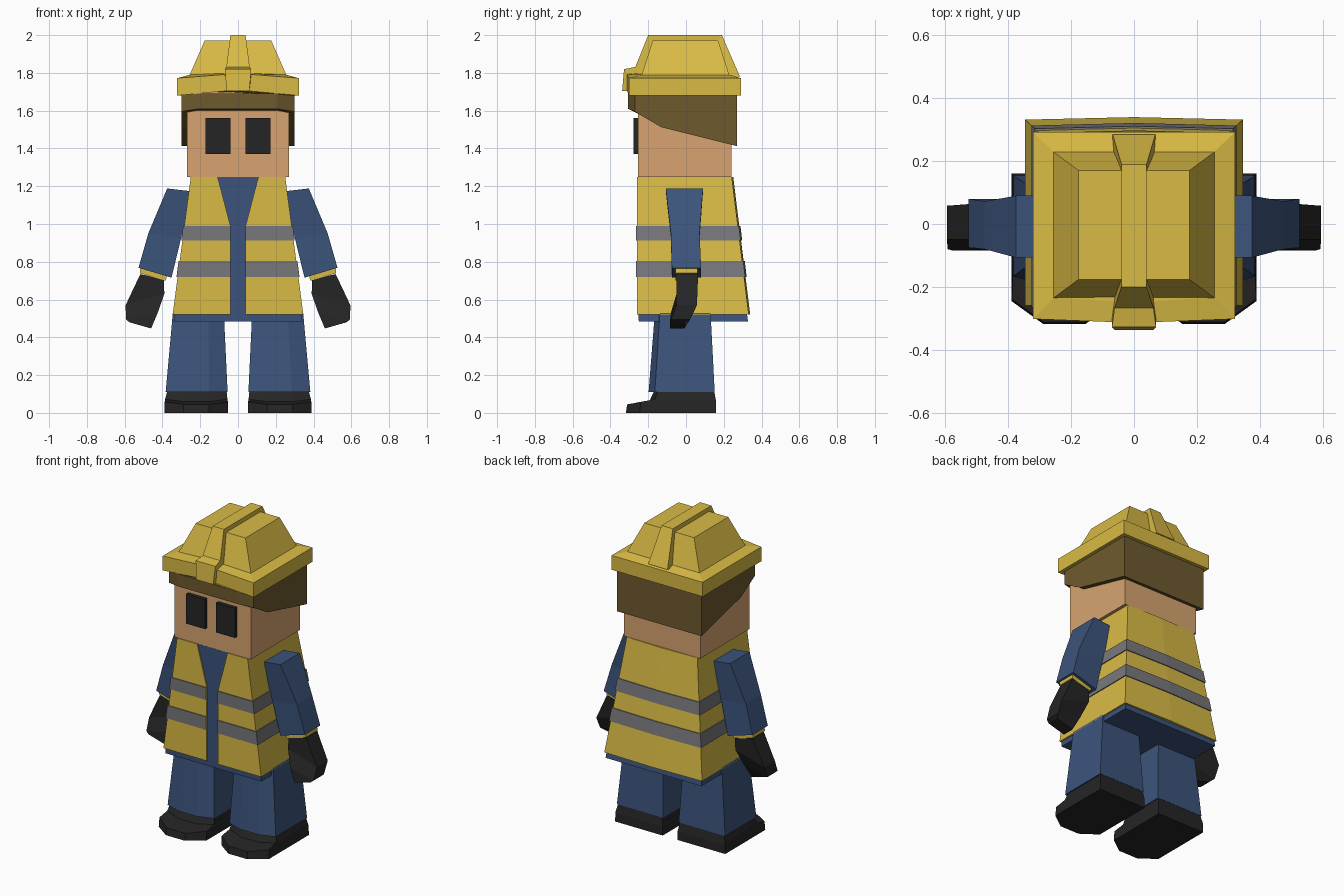
import bpy, bmesh

cube = bpy.data.objects.get("Cube")
if cube:
    bpy.data.objects.remove(cube, do_unlink=True)


def material(name, rgb):
    lin = [(c / 255 / 12.92) if c < 11 else ((c / 255 + 0.055) / 1.055) ** 2.4 for c in rgb]
    m = bpy.data.materials.new(name)
    m.use_nodes = True
    m.diffuse_color = (*lin, 1)
    m.node_tree.nodes["Principled BSDF"].inputs["Base Color"].default_value = (*lin, 1)
    return m


yellow = material("safety_yellow", (217, 187, 69))
navy = material("navy_cloth", (60, 84, 124))
grey = material("reflective_grey", (120, 120, 124))
skin = material("skin", (216, 164, 112))
brown = material("hair_brown", (110, 90, 45))
black = material("black", (37, 37, 37))


def loft(name, rings, mat):
    """Closed solid through rings that have equal point counts."""
    bm = bmesh.new()
    vs = [[bm.verts.new(p) for p in r] for r in rings]
    n = len(vs[0])
    for a, b in zip(vs, vs[1:]):
        for i in range(n):
            j = (i + 1) % n
            bm.faces.new((a[i], a[j], b[j], b[i]))
    bm.faces.new(vs[0])
    bm.faces.new(vs[-1])
    bmesh.ops.recalc_face_normals(bm, faces=bm.faces)
    me = bpy.data.meshes.new(name)
    bm.to_mesh(me)
    bm.free()
    me.materials.append(mat)
    ob = bpy.data.objects.new(name, me)
    bpy.context.collection.objects.link(ob)
    return ob


def pair(name, rings, mat):
    """Left part plus its mirror image on the right."""
    for side, s in (("left", 1), ("right", -1)):
        loft(f"{side}_{name}", [[(s * x, y, z) for x, y, z in r] for r in rings], mat)


def rect(x0, x1, y0, y1, z):
    return [(x0, y0, z), (x1, y0, z), (x1, y1, z), (x0, y1, z)]


def limb_ring(xi, zi, xo, zo, y0, y1):
    """Section of a limb, tilted from its inner to its outer edge."""
    return [(xi, y0, zi), (xo, y0, zo), (xo, y1, zo), (xi, y1, zi)]


def blunt(x0, x1, corner, front, back, z, zf=None):
    """Section with a chamfered front edge."""
    zf = z if zf is None else zf
    w = (x1 - x0) * 0.3
    return [(x0, corner, z), (x0 + w, front, zf), (x1 - w, front, zf),
            (x1, corner, z), (x1, back, z), (x0, back, z)]


# Torso under the vest
loft("jacket", [rect(-0.34, 0.34, -0.25, 0.328, 0.485),
                rect(-0.335, 0.335, -0.252, 0.322, 0.53),
                rect(-0.243, 0.243, -0.252, 0.232, 1.248)], navy)


# Vest halves, tapered upwards with a V opening
def vest_ring(z, grow=0.0):
    t = (1.25 - z) / 0.73
    side, back, front = 0.25 + 0.096 * t + grow, 0.242 + 0.09 * t + grow, -0.26 - grow
    edge = 0.04 + 0.068 * max(0, (z - 0.99) / 0.26)
    return [(edge, front, z), (side, front, z), (side, back, z),
            (0, back + 0.008, z), (0, -0.235, z), (edge, -0.235, z)]


pair("vest", [vest_ring(z) for z in (0.52, 0.99, 1.25)], yellow)
for label, lo, hi in (("lower", 0.72, 0.803), ("upper", 0.912, 0.99)):
    pair(f"{label}_stripe", [vest_ring(lo, 0.006), vest_ring(hi, 0.006)], grey)

# Arms, cuffs and gloves
pair("arm", [limb_ring(0.235, 1.172, 0.375, 1.188, -0.107, 0.09),
             limb_ring(0.30, 0.93, 0.475, 0.95, -0.08, 0.072),
             limb_ring(0.352, 0.716, 0.527, 0.768, -0.075, 0.08)], navy)
pair("cuff", [limb_ring(0.37, 0.735, 0.515, 0.78, -0.056, 0.062),
              limb_ring(0.385, 0.70, 0.52, 0.74, -0.056, 0.062)], yellow)
pair("glove", [limb_ring(0.392, 0.705, 0.517, 0.735, -0.05, 0.064),
               limb_ring(0.39, 0.63, 0.595, 0.57, -0.05, 0.058),
               limb_ring(0.425, 0.53, 0.593, 0.495, -0.08, 0.022),
               limb_ring(0.46, 0.447, 0.575, 0.48, -0.085, -0.008)], black)

# Legs and boots
pair("leg", [blunt(0.055, 0.383, -0.165, -0.198, 0.152, 0.11),
             blunt(0.075, 0.345, -0.138, -0.165, 0.13, 0.53)], navy)
pair("boot", [blunt(0.053, 0.39, -0.245, -0.318, 0.16, 0.0),
              blunt(0.053, 0.388, -0.24, -0.312, 0.16, 0.058, 0.045),
              blunt(0.056, 0.386, -0.165, -0.195, 0.157, 0.072, 0.06),
              blunt(0.06, 0.375, -0.15, -0.17, 0.15, 0.113)], black)

# Head and eyes
loft("head", [rect(-0.27, 0.27, -0.255, 0.24, 1.25),
              rect(-0.27, 0.27, -0.255, 0.24, 1.70)], skin)
pair("eye", [rect(0.04, 0.172, -0.278, -0.25, 1.37),
             rect(0.04, 0.172, -0.278, -0.25, 1.56)], black)

# Hair: side profile swept across the head
hair_profile = [(-0.27, 1.69), (-0.27, 1.595), (-0.25, 1.582), (-0.13, 1.512),
                (0.27, 1.412), (0.27, 1.69)]
fringe_profile = [(-0.308, 1.69), (-0.308, 1.61), (-0.25, 1.60), (-0.13, 1.512),
                  (0.27, 1.412), (0.27, 1.69)]
loft("hair", [[(x, y, z) for y, z in p] for x, p in (
    (-0.30, hair_profile), (-0.21, fringe_profile),
    (0.21, fringe_profile), (0.30, hair_profile))], brown)


# Hard hat: arched brim, tapered crown and raised ridge
def brim_ring(x, y0, y1, z, rise):
    return [(-x, y0, z), (-0.065, y0 - 0.01, z + rise), (0.065, y0 - 0.01, z + rise),
            (x, y0, z), (x, y1, z), (-x, y1, z)]


loft("hat_brim", [brim_ring(0.322, -0.302, 0.292, 1.68, 0.024),
                  brim_ring(0.322, -0.302, 0.292, 1.772, 0.02),
                  brim_ring(0.255, -0.235, 0.23, 1.79, 0.008)], yellow)
loft("hat_crown", [rect(-0.26, 0.26, -0.238, 0.232, 1.78),
                   rect(-0.176, 0.176, -0.176, 0.17, 1.972)], yellow)
# half width, outer y and z, inner y and z
ridge_path = [(0.06, -0.338, 1.705, -0.29, 1.705), (0.07, -0.328, 1.82, -0.29, 1.78),
              (0.062, -0.268, 1.832, -0.23, 1.78), (0.04, -0.2, 2.0, -0.16, 1.95),
              (0.04, 0.19, 2.0, 0.15, 1.95), (0.068, 0.285, 1.782, 0.22, 1.76)]
loft("hat_ridge", [[(-w, yo, zo), (w, yo, zo), (w, yi, zi), (-w, yi, zi)]
                   for w, yo, zo, yi, zi in ridge_path], yellow)
